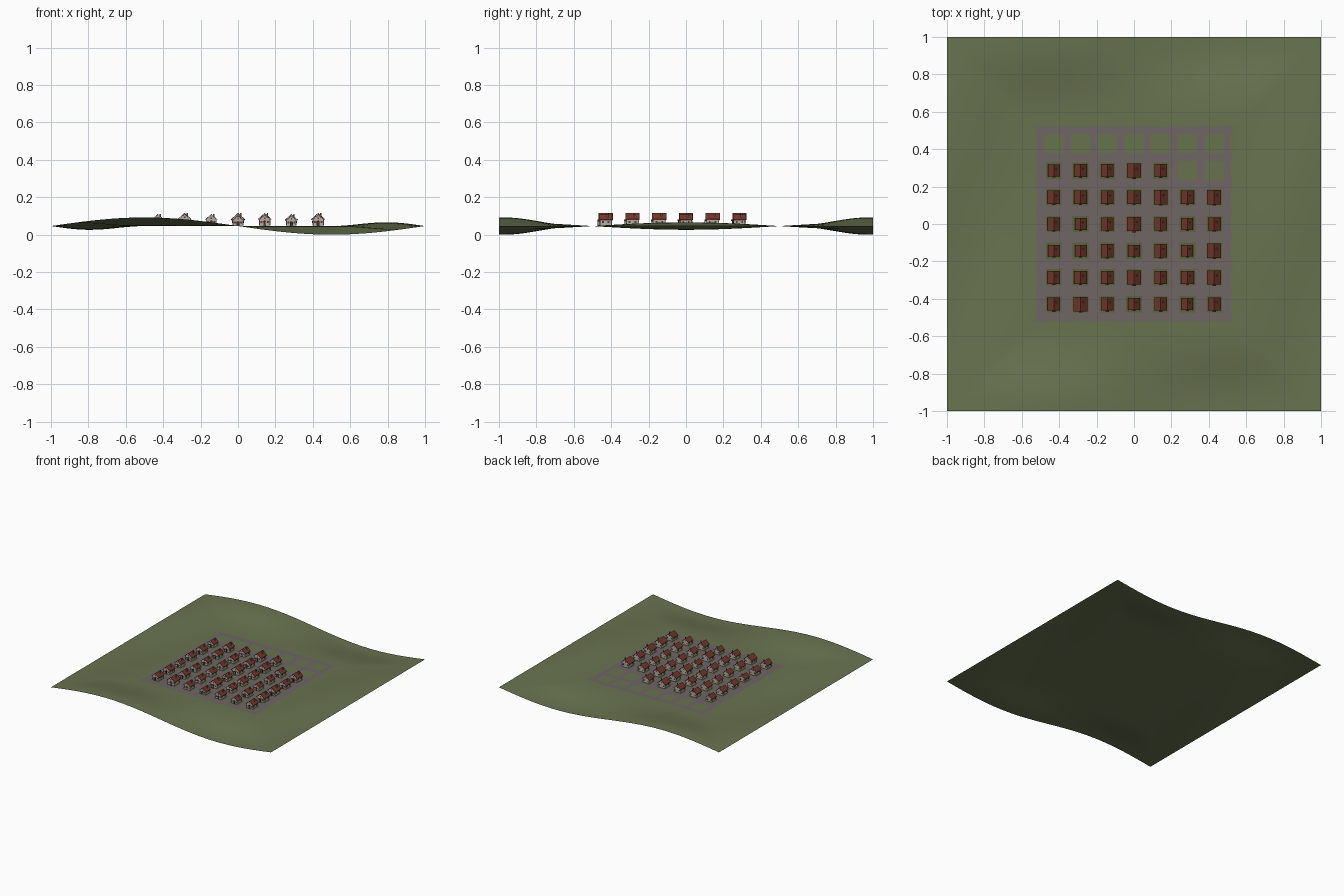
import bpy
import bmesh
from math import sin, cos, pi
from mathutils import Matrix, Vector

cube = bpy.data.objects.get("Cube")
if cube:
    bpy.data.objects.remove(cube, do_unlink=True)


def material(name, rgb):
    m = bpy.data.materials.new(name)
    m.use_nodes = True
    m.diffuse_color = (*rgb, 1)
    bsdf = next(n for n in m.node_tree.nodes if n.type == 'BSDF_PRINCIPLED')
    bsdf.inputs["Base Color"].default_value = (*rgb, 1)
    bsdf.inputs["Roughness"].default_value = 0.9
    return m


GRASS = material("grass", (0.14, 0.17, 0.08))
LAWN = material("lawn", (0.10, 0.13, 0.04))
PAVING = material("paving", (0.16, 0.13, 0.13))
WALL = material("plaster", (0.48, 0.41, 0.35))
ROOF = material("roof_tiles", (0.17, 0.04, 0.025))
WOOD = material("dark_wood", (0.06, 0.03, 0.02))
GLASS = material("window_glass", (0.05, 0.06, 0.08))
STONE = material("chimney_stone", (0.20, 0.16, 0.14))

BASE = 0.046            # level of the flat village ground
PITCH = 1 / 7           # spacing of the streets


def finish(bm, name, mats):
    mesh = bpy.data.meshes.new(name)
    bm.to_mesh(mesh)
    bm.free()
    for m in mats:
        mesh.materials.append(m)
    obj = bpy.data.objects.new(name, mesh)
    bpy.context.collection.objects.link(obj)
    return obj


def box(bm, centre, size, mat=0):
    """Axis-aligned box with one material."""
    m = Matrix.Translation(centre) @ Matrix.Diagonal((*size, 1))
    verts = bmesh.ops.create_cube(bm, size=1, matrix=m)["verts"]
    for f in {f for v in verts for f in v.link_faces}:
        f.material_index = mat


def plate(bm, x, y, z, w, d):
    """Thin horizontal rectangle lying on the ground."""
    m = Matrix.Translation((x, y, z)) @ Matrix.Diagonal((w, d, 1, 1))
    bmesh.ops.create_grid(bm, x_segments=1, y_segments=1, size=0.5, matrix=m)


def prism(bm, profile, y0, y1, mat):
    """Extrude an x-z profile along y."""
    face = bm.faces.new([bm.verts.new((x, y0, z)) for x, z in profile])
    out = bmesh.ops.extrude_face_region(bm, geom=[face])["geom"]
    verts = [v for v in out if isinstance(v, bmesh.types.BMVert)]
    bmesh.ops.translate(bm, verts=verts, vec=(0, y1 - y0, 0))
    touched = set(face.verts) | set(verts)
    for f in {f for v in touched for f in v.link_faces}:
        f.material_index = mat


# Rolling ground, levelled towards the village in the middle
bm = bmesh.new()
bmesh.ops.create_grid(bm, x_segments=64, y_segments=64, size=1)
for v in bm.verts:
    x, y = v.co.x, v.co.y
    t = min(1, max(0, (max(abs(x), abs(y)) - 0.5) / 0.45))
    v.co.z = BASE + BASE * sin(pi * x) * cos(pi * y) * t * t * (3 - 2 * t)
for f in bm.faces:
    f.smooth = True
finish(bm, "ground", [GRASS])

# Street grid with slightly wider crossings
lines = [(i - 3.5) * PITCH for i in range(8)]
bm = bmesh.new()
for p in lines:
    plate(bm, p, 0, BASE + 0.002, 0.038, 1.04)
    plate(bm, 0, p, BASE + 0.0023, 1.04, 0.038)
    for q in lines:
        plate(bm, p, q, BASE + 0.0026, 0.048, 0.048)
finish(bm, "streets", [PAVING])


# One house: gable front towards -y
def build_house():
    bm = bmesh.new()
    w, d, eave, ridge = 0.029, 0.031, 0.034, 0.06
    prism(bm, [(-w, 0), (w, 0), (w, eave), (0, ridge - 0.002), (-w, eave)], -d, d, 0)
    # roof slabs with overhang
    o, drop, thick = w + 0.006, eave - 0.005, 0.004
    prism(bm, [(-o, drop), (0, ridge), (o, drop), (o, drop + thick),
               (0, ridge + thick), (-o, drop + thick)], -d - 0.005, d + 0.005, 1)
    # chimney
    box(bm, (0.014, 0.010, 0.055), (0.007, 0.007, 0.02), 4)
    # door, step and small porch roof
    box(bm, (0, -d, 0.011), (0.011, 0.003, 0.022), 2)
    box(bm, (0, -d - 0.005, 0.001), (0.014, 0.010, 0.003), 4)
    prism(bm, [(-0.009, 0.024), (0.009, 0.024), (0, 0.030)], -d - 0.011, -d, 1)
    for s in (-1, 1):
        box(bm, (s * 0.007, -d - 0.009, 0.012), (0.002, 0.002, 0.024), 2)
        # windows on all four walls
        for e in (-1, 1):
            box(bm, (s * 0.018, e * d, 0.019), (0.010, 0.002, 0.011), 3)
            box(bm, (s * w, e * 0.015, 0.019), (0.002, 0.010, 0.011), 3)
    box(bm, (0, d, 0.042), (0.008, 0.002, 0.008), 3)
    box(bm, (0, -d, 0.042), (0.008, 0.002, 0.008), 3)
    bmesh.ops.recalc_face_normals(bm, faces=bm.faces)
    return finish(bm, "house", [WALL, ROOF, WOOD, GLASS, STONE])


# House sizes by plot, from the back row to the front row
ROWS = ["smmlm", "mmmmlml", "msmlmsm", "ssmsmsl", "mmmlmml", "mlmsmsm"]
SCALE = {"s": 0.88, "m": 0.97, "l": 1.06}
first = build_house()
yards, lawns = bmesh.new(), bmesh.new()
for r, row in enumerate(ROWS):
    for c, size in enumerate(row):
        x, y = (c - 3) * PITCH, (2 - r) * PITCH
        obj = first
        if r or c:
            obj = bpy.data.objects.new("house", first.data)
            bpy.context.collection.objects.link(obj)
        obj.location = (x, y, BASE + 0.002)
        obj.scale = Vector((1, 1, 1)) * SCALE[size]
        plate(yards, x, y, BASE + 0.0014, PITCH, PITCH)
        plate(lawns, x, y, BASE + 0.0034, 0.084, 0.088)
finish(yards, "paved_yards", [PAVING])
finish(lawns, "house_lawns", [LAWN])
